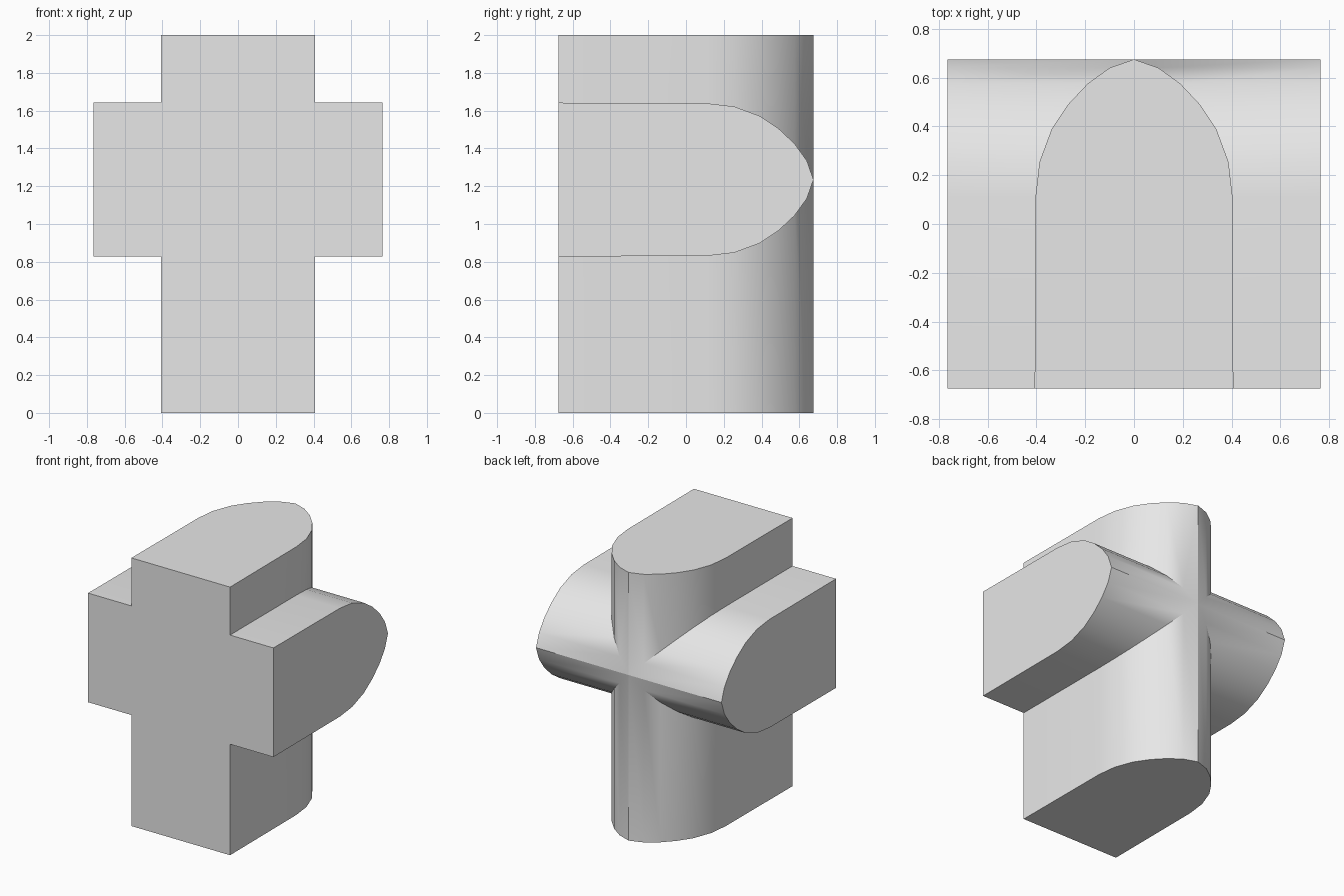
import bpy
import bmesh
from math import radians

if "Cube" in bpy.data.objects:
    bpy.data.objects.remove(bpy.data.objects["Cube"], do_unlink=True)

HALF_DEPTH = 0.675
CENTRE_Z = 1.235

grey = bpy.data.materials.new("light_grey")
grey.use_nodes = True
grey.diffuse_color = (0.8, 0.8, 0.8, 1)
grey.node_tree.nodes["Principled BSDF"].inputs["Base Color"].default_value = (0.8, 0.8, 0.8, 1)

# Half of the pointed-arch section: (half width, depth), front to back tip
half = [(0.407, -HALF_DEPTH), (0.404, 0.11), (0.387, 0.255), (0.337, 0.39),
        (0.27, 0.49), (0.19, 0.575), (0.1, 0.64)]
section = half + [(0, HALF_DEPTH)] + [(-w, y) for w, y in reversed(half)]


def arch_prism(name, place, start, end):
    """Extrude the section from start to end; place maps (width, depth, along) to xyz."""
    bm = bmesh.new()
    rings = [[bm.verts.new(place(w, y, t)) for w, y in section] for t in (start, end)]
    for ring in rings:
        bm.faces.new(ring)
    n = len(section)
    for i in range(n):
        j = (i + 1) % n
        bm.faces.new((rings[0][i], rings[0][j], rings[1][j], rings[1][i]))
    bmesh.ops.recalc_face_normals(bm, faces=bm.faces[:])
    mesh = bpy.data.meshes.new(name)
    bm.to_mesh(mesh)
    bm.free()
    mesh.materials.append(grey)
    obj = bpy.data.objects.new(name, mesh)
    bpy.context.collection.objects.link(obj)
    return obj


# Upright post and the cross arm passing through it
post = arch_prism("cross_body", lambda w, y, t: (w, y, t), 0, 2)
arm = arch_prism("cross_arm", lambda w, y, t: (t, y, CENTRE_Z + w), -0.765, 0.765)

# Join both into one clean solid
bpy.ops.object.select_all(action="DESELECT")
post.select_set(True)
bpy.context.view_layer.objects.active = post
union = post.modifiers.new("union", "BOOLEAN")
union.operation = "UNION"
union.solver = "EXACT"
union.object = arm
bpy.ops.object.modifier_apply(modifier=union.name)
bpy.data.objects.remove(arm, do_unlink=True)

# Smooth the curved backs, keep the corners crisp
bpy.ops.object.shade_smooth_by_angle(angle=radians(30))
